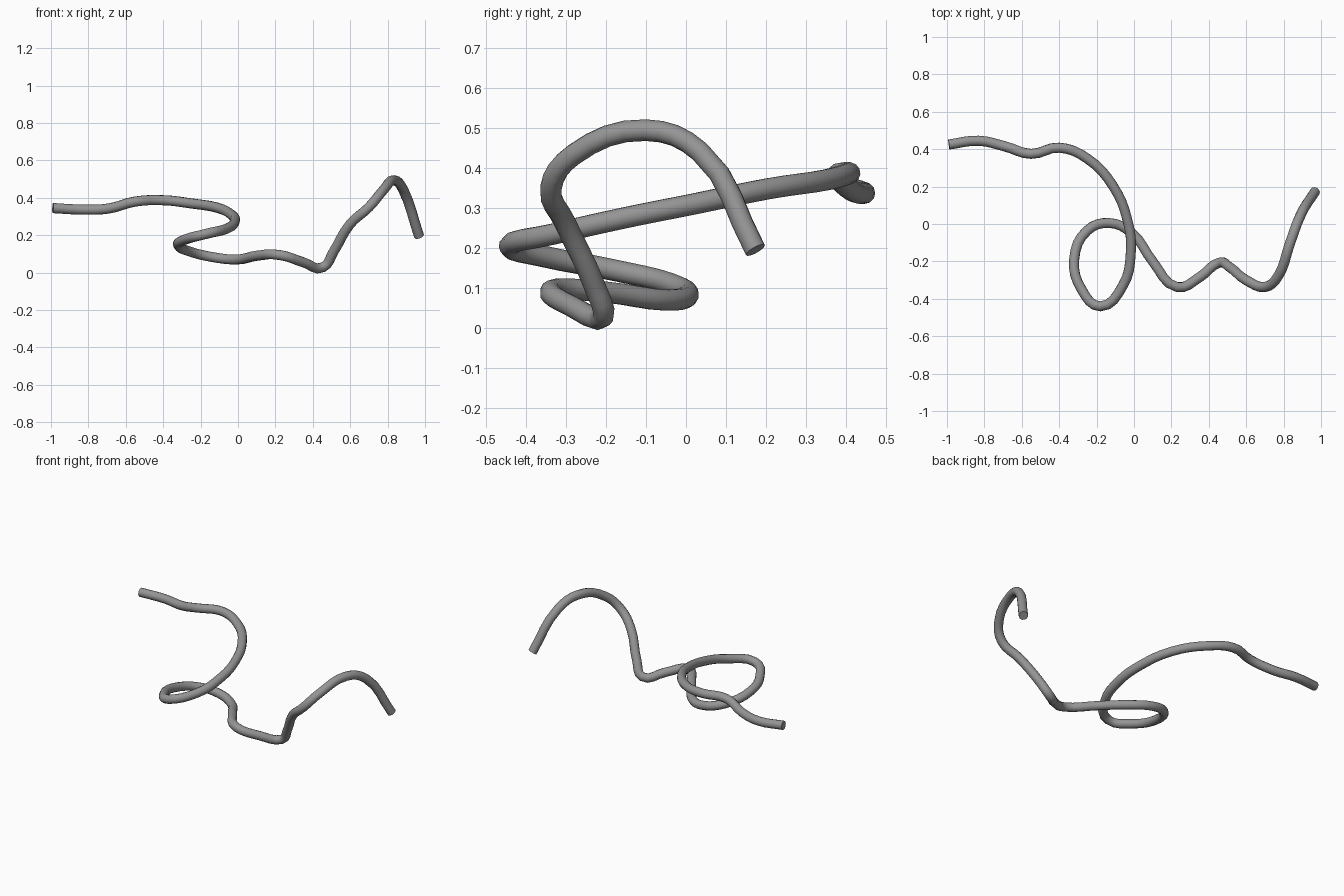
import bpy
import math

# Remove the default cube if the scene has it
default_cube = bpy.data.objects.get("Cube")
if default_cube:
    bpy.data.objects.remove(default_cube, do_unlink=True)

TUBE_RADIUS = 0.027

# Centre line of the bent tube, from the left end to the right end
path = [
    # gently waving lead-in
    (-0.99, 0.425, 0.345), (-0.83, 0.445, 0.337), (-0.69, 0.415, 0.343),
    (-0.55, 0.375, 0.38), (-0.4, 0.408, 0.387), (-0.25, 0.35, 0.37),
    (-0.11, 0.2, 0.347),
    # descending loop
    (-0.035, 0.02, 0.31), (-0.017, -0.15, 0.276), (-0.06, -0.33, 0.235),
    (-0.18, -0.44, 0.205), (-0.28, -0.35, 0.178), (-0.32, -0.19, 0.147),
    (-0.25, -0.035, 0.11), (-0.13, 0.005, 0.082), (-0.01, -0.05, 0.07),
    # low wave along the floor
    (0.1, -0.2, 0.09), (0.23, -0.337, 0.093), (0.35, -0.285, 0.055),
    (0.455, -0.207, 0.029),
    # climb, arch and drop to the free end
    (0.51, -0.23, 0.11), (0.6, -0.3, 0.26), (0.7, -0.337, 0.35),
    (0.77, -0.28, 0.433), (0.835, -0.1, 0.494), (0.885, 0.035, 0.44),
    (0.968, 0.173, 0.195),
]

# Grey material
grey = bpy.data.materials.new("grey")
grey.use_nodes = True
colour = (0.3, 0.3, 0.3, 1)
grey.diffuse_color = colour
grey.node_tree.nodes["Principled BSDF"].inputs["Base Color"].default_value = colour

# Smooth curve swept with a round section
curve = bpy.data.curves.new("bent_tube", "CURVE")
curve.dimensions = "3D"
curve.resolution_u = 4
curve.bevel_depth = TUBE_RADIUS
curve.bevel_resolution = 4
curve.use_fill_caps = True

spline = curve.splines.new("BEZIER")
spline.bezier_points.add(len(path) - 1)
for point, position in zip(spline.bezier_points, path):
    point.co = position
    point.handle_left_type = point.handle_right_type = "AUTO"

tube = bpy.data.objects.new("bent_tube", curve)
bpy.context.collection.objects.link(tube)
curve.materials.append(grey)

# Turn the sweep into a mesh, rounded along its length with sharp end rims
bpy.ops.object.select_all(action="DESELECT")
tube.select_set(True)
bpy.context.view_layer.objects.active = tube
bpy.ops.object.convert(target="MESH")
bpy.ops.object.shade_smooth_by_angle(angle=math.radians(50))
